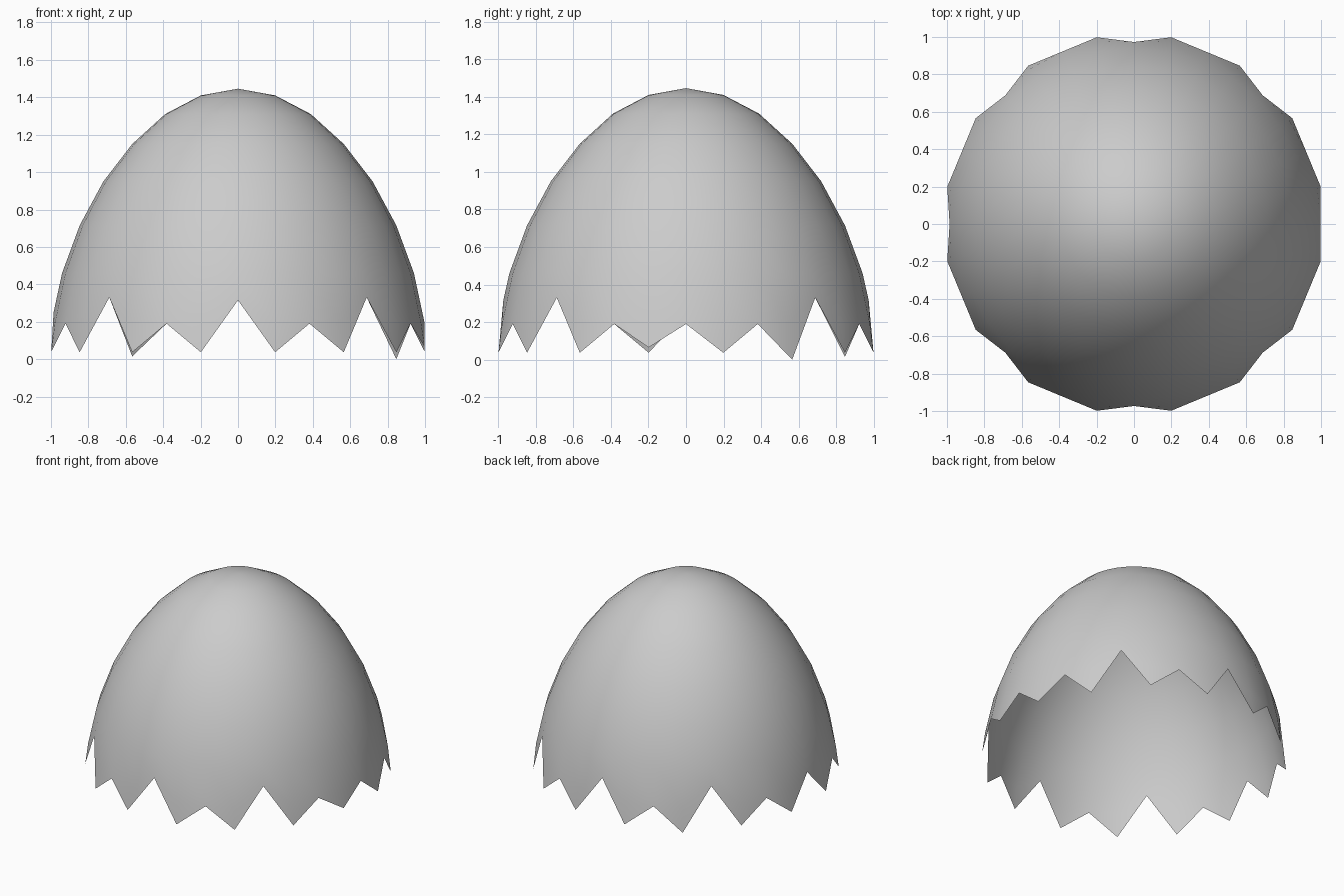
import bpy, bmesh, math

if "Cube" in bpy.data.objects:
    bpy.data.objects.remove(bpy.data.objects["Cube"])

SEGMENTS = 32
R = 1.018
RING_Z = [1.41, 1.31, 1.15, 0.95, 0.715, 0.46, 0.19]
APEX_Z = 1.446

# Broken rim: even columns are notches, odd columns are tooth tips
DEEP_NOTCH = {4, 8, 12, 20, 24, 28}
TIP_Z = {3: 0.0, 11: 0.015, 31: 0.065}


def point(col, radius, z):
    a = math.tau * col / SEGMENTS
    return (radius * math.cos(a), radius * math.sin(a), z)


bm = bmesh.new()
apex = bm.verts.new((0, 0, APEX_Z))

# Dome rings, the last one lifted at the deep notches
rings = []
for k, z in enumerate(RING_Z, 1):
    r = R * math.sin(k * math.pi / 16)
    ring = []
    for c in range(SEGMENTS):
        rr, zz = r, z
        if k == len(RING_Z):
            if c in DEEP_NOTCH:
                rr, zz = 0.973, (0.315 if c % 8 == 0 else 0.33)
            elif c == 16:
                rr, zz = 0.986, 0.25
        ring.append(bm.verts.new(point(c, rr, zz)))
    rings.append(ring)

for c in range(SEGMENTS):
    n = (c + 1) % SEGMENTS
    bm.faces.new((apex, rings[0][c], rings[0][n]))
    for up, low in zip(rings, rings[1:]):
        bm.faces.new((up[c], low[c], low[n], up[n]))

# Jagged teeth
low = rings[-1]
for c in range(1, SEGMENTS, 2):
    tip = bm.verts.new(point(c, R, TIP_Z.get(c, 0.037)))
    bm.faces.new((low[c - 1], tip, low[c]))
    bm.faces.new((low[c], tip, low[(c + 1) % SEGMENTS]))

for f in bm.faces:
    f.smooth = True
mesh = bpy.data.meshes.new("eggshell_cap")
bm.to_mesh(mesh)
bm.free()
shell = bpy.data.objects.new("eggshell_cap", mesh)
bpy.context.collection.objects.link(shell)
